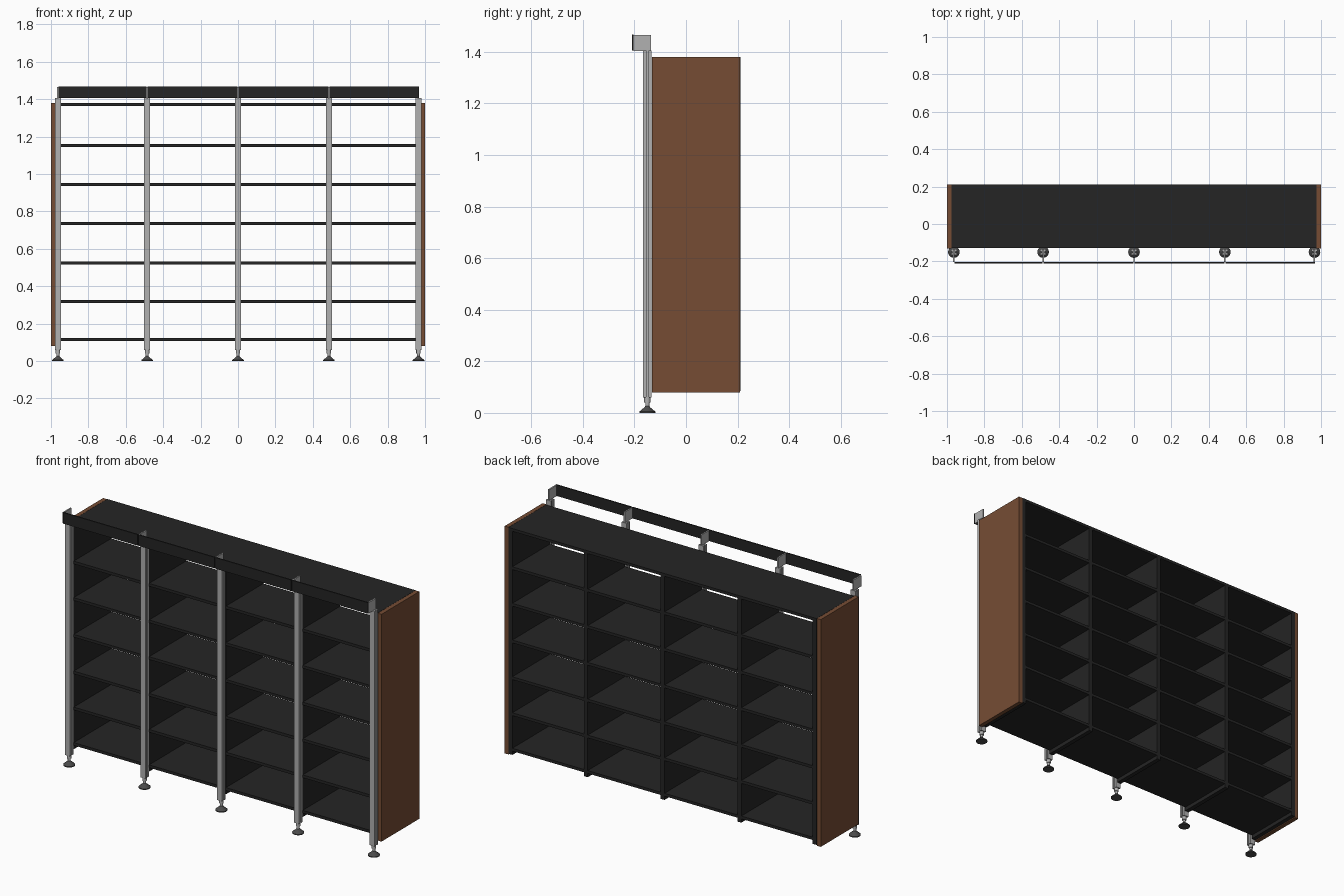
import bpy, bmesh, math

if "Cube" in bpy.data.objects:
    bpy.data.objects.remove(bpy.data.objects["Cube"])


def material(name, rgb):
    m = bpy.data.materials.new(name)
    m.diffuse_color = (*rgb, 1)
    m.use_nodes = True
    m.node_tree.nodes["Principled BSDF"].inputs["Base Color"].default_value = m.diffuse_color
    return m


WOOD = material("brown_wood", (0.18, 0.073, 0.034))
BLACK = material("black_board", (0.018, 0.018, 0.018))
STEEL = material("steel", (0.44, 0.44, 0.44))
RUBBER = material("dark_rubber", (0.07, 0.07, 0.07))


def finish(name, bm, mat):
    bmesh.ops.recalc_face_normals(bm, faces=bm.faces)
    me = bpy.data.meshes.new(name)
    bm.to_mesh(me)
    bm.free()
    me.materials.append(mat)
    ob = bpy.data.objects.new(name, me)
    bpy.context.collection.objects.link(ob)
    return ob


def box(name, x, y, z, mat):
    """Box from (min, max) ranges."""
    bm = bmesh.new()
    bmesh.ops.create_cube(bm, size=1)
    for v in bm.verts:
        for i, (lo, hi) in enumerate((x, y, z)):
            v.co[i] = lo + (v.co[i] + 0.5) * (hi - lo)
    return finish(name, bm, mat)


def prism(name, outline, x, y, z, mat):
    """Vertical extrusion of an xy outline."""
    bm = bmesh.new()
    face = bm.faces.new([bm.verts.new((x + px, y + py, z[0])) for px, py in outline])
    ext = bmesh.ops.extrude_face_region(bm, geom=[face])
    for v in ext["geom"]:
        if isinstance(v, bmesh.types.BMVert):
            v.co.z = z[1]
    return finish(name, bm, mat)


def lathe(name, profile, x, y, mat, n=24):
    """Revolved (radius, z) profile, closed at both ends."""
    bm = bmesh.new()
    rings = [[bm.verts.new((x + r * math.cos(2 * math.pi * i / n),
                            y + r * math.sin(2 * math.pi * i / n), z))
              for i in range(n)] for r, z in profile]
    for a, b in zip(rings, rings[1:]):
        for i in range(n):
            j = (i + 1) % n
            bm.faces.new((a[i], a[j], b[j], b[i]))
    bm.faces.new(rings[0])
    bm.faces.new(rings[-1])
    ob = finish(name, bm, mat)
    bpy.context.view_layer.objects.active = ob
    ob.select_set(True)
    bpy.ops.object.shade_smooth_by_angle(angle=math.radians(35))
    ob.select_set(False)


POSTS = (-0.963, -0.486, 0.0, 0.486, 0.965)
POST_Y = -0.15
DEPTH = (-0.127, 0.212)

# Outer wooden sides
for side, s in (("left", -1), ("right", 1)):
    box(side + "_side_panel", sorted((s * 0.976, s * 1.0)), (-0.132, 0.21), (0.08, 1.38), WOOD)

# Upright dividers between the bays
for i, x in enumerate((-0.963, -0.486, 0, 0.486, 0.963)):
    box(f"divider_{i}", (x - 0.0125, x + 0.0125), DEPTH, (0.085, 1.364), BLACK)

# Shelves, the last one forming the top
for i, z in enumerate((0.115, 0.318, 0.524, 0.734, 0.944, 1.153)):
    for j in range(4):
        box(f"shelf_{i}_{j}", (POSTS[j] + 0.0125, POSTS[j + 1] - 0.0125), DEPTH,
            (z - 0.008, z + 0.008), BLACK)
box("top_board", (-0.975, 0.975), DEPTH, (1.364, 1.38), BLACK)

# Slotted post outline with a groove along each side
h, g, d = 0.016, 0.004, 0.008
half = [(h, -h), (h, -g), (h - d, -g), (h - d, g), (h, g), (h, h)]
outline = half + [(-px, -py) for px, py in half]

for i, x in enumerate(POSTS):
    prism(f"post_{i}", outline, x, POST_Y, (0.06, 1.405), STEEL)
    # Levelling foot: threaded stem, collar and flared pad
    lathe(f"foot_stem_{i}", [(0.008, 0.02), (0.008, 0.04), (0.012, 0.041), (0.012, 0.062)],
          x, POST_Y, STEEL, 16)
    lathe(f"foot_pad_{i}", [(0.031, 0), (0.031, 0.005), (0.012, 0.021), (0.008, 0.026)],
          x, POST_Y, RUBBER)
    # Plate carrying the fascia
    box(f"fascia_bracket_{i}", (x - 0.004, x + 0.004), (-0.204, -0.135), (1.404, 1.466), STEEL)

# Fascia strips, one per bay
ends = (-0.963, -0.486, 0, 0.486, 0.971)
for j in range(4):
    box(f"fascia_{j}", (ends[j] + 0.002, ends[j + 1] - 0.002), (-0.21, -0.203), (1.405, 1.468), BLACK)
